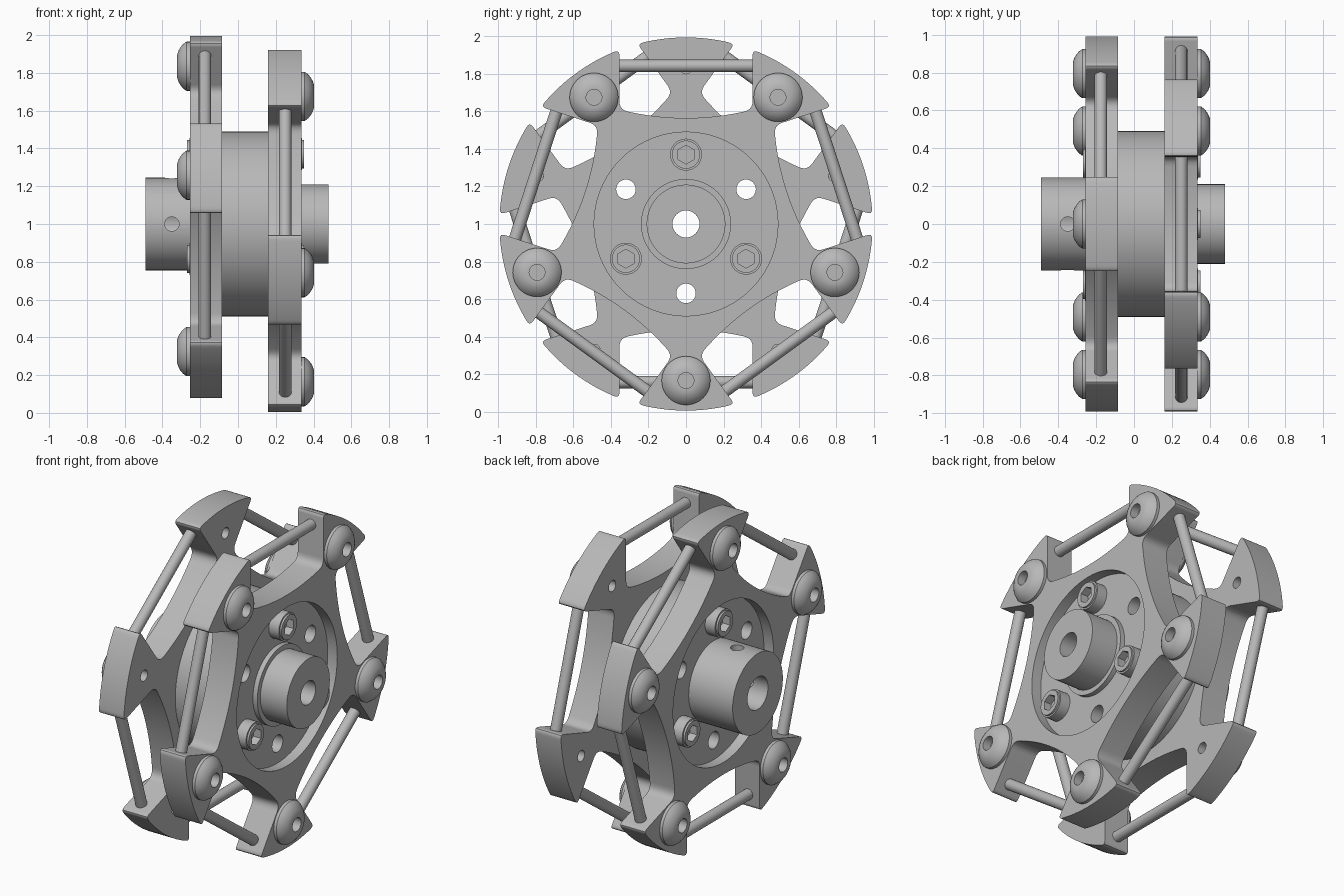
import bpy, bmesh, math
from math import sin, cos, pi, radians
from mathutils import Matrix, Vector

cube = bpy.data.objects.get("Cube")
if cube:
    bpy.data.objects.remove(cube)

metal = bpy.data.materials.new("grey_metal")
metal.use_nodes = True
GREY = (0.48, 0.48, 0.48, 1)
metal.diffuse_color = GREY
metal.node_tree.nodes["Principled BSDF"].inputs["Base Color"].default_value = GREY

CENTRE = 1.0          # axle height
ARMS = 5
RIM = 0.995           # outer radius of the arms
GAP = 0.355           # half width of each roller gap
parts = []


def finish(name, bm, matrix):
    """Weld, place and register a mesh part."""
    bmesh.ops.remove_doubles(bm, verts=bm.verts, dist=1e-5)
    bmesh.ops.recalc_face_normals(bm, faces=bm.faces)
    bm.transform(matrix)
    mesh = bpy.data.meshes.new(name)
    bm.to_mesh(mesh)
    bm.free()
    mesh.materials.append(metal)
    ob = bpy.data.objects.new(name, mesh)
    bpy.context.collection.objects.link(ob)
    parts.append(ob)
    return ob


def circle(r, centre=(0, 0), n=48):
    return [(centre[0] + r * cos(2 * pi * i / n + pi / 2),
             centre[1] + r * sin(2 * pi * i / n + pi / 2)) for i in range(n)]


def polar(r, angle):
    return (r * cos(angle), r * sin(angle))


def slab(name, outlines, x0, x1):
    """Extrude outlines (y, z) along x; inner outlines become holes."""
    curve = bpy.data.curves.new(name, "CURVE")
    curve.dimensions = "2D"
    curve.fill_mode = "BOTH"
    curve.extrude = abs(x1 - x0) / 2
    for pts in outlines:
        spline = curve.splines.new("POLY")
        spline.points.add(len(pts) - 1)
        for p, (a, b) in zip(spline.points, pts):
            p.co = (a, b, 0, 1)
        spline.use_cyclic_u = True
    temp = bpy.data.objects.new(name + "_outline", curve)
    bpy.context.collection.objects.link(temp)
    graph = bpy.context.evaluated_depsgraph_get()
    mesh = bpy.data.meshes.new_from_object(temp.evaluated_get(graph))
    bm = bmesh.new()
    bm.from_mesh(mesh)
    bpy.data.objects.remove(temp)
    bpy.data.curves.remove(curve)
    bpy.data.meshes.remove(mesh)
    to_axle = Matrix(((0, 0, 1, (x0 + x1) / 2), (1, 0, 0, 0),
                      (0, 1, 0, CENTRE), (0, 0, 0, 1)))
    return finish(name, bm, to_axle)


def lathe(name, profile, x, side, centre=(0, 0), closed=False, n=48):
    """Spin (offset, radius) points about an axis parallel to x."""
    bm = bmesh.new()
    vs = [bm.verts.new((a * side, r, 0)) for a, r in profile]
    for a, b in zip(vs, vs[1:] + vs[:1] if closed else vs[1:]):
        bm.edges.new((a, b))
    bmesh.ops.spin(bm, geom=bm.verts[:] + bm.edges[:], cent=(0, 0, 0),
                   axis=(1, 0, 0), angle=2 * pi, steps=n)
    return finish(name, bm, Matrix.Translation((x, centre[0], CENTRE + centre[1])))


def rod(name, start, end, r):
    start, end = Vector(start), Vector(end)
    bm = bmesh.new()
    bmesh.ops.create_cone(bm, cap_ends=True, segments=24, radius1=r, radius2=r,
                          depth=(end - start).length)
    turn = (end - start).to_track_quat("Z", "Y").to_matrix().to_4x4()
    return finish(name, bm, Matrix.Translation((start + end) / 2) @ turn)


def rounded(a, corner, b, r, n=5):
    """Small curve replacing a corner between neighbours a and b."""
    a, corner, b = Vector(a), Vector(corner), Vector(b)
    p = corner + (a - corner).normalized() * r
    q = corner + (b - corner).normalized() * r
    return [tuple((1 - t) ** 2 * p + 2 * t * (1 - t) * corner + t * t * q)
            for t in (i / n for i in range(n + 1))]


def star_outline(first_gap):
    """Five flared arms separated by shallow curved gaps."""
    def floor(u):
        return (u, 0.565 + 0.045 * (u / GAP) ** 2)
    top = math.sqrt(RIM ** 2 - GAP ** 2)
    tip = math.asin(GAP / RIM)
    waist = (GAP, floor(GAP)[1])
    half = [floor(GAP * 0.85 * i / 6) for i in range(7)]
    half += rounded(floor(GAP * 0.85), waist, (GAP, top), 0.045)
    out = polar(RIM, pi / 2 - tip - 0.05)
    half += rounded(waist, (GAP, top), out, 0.03, 4)
    half += [polar(RIM, pi / 2 - a) for a in
             (tip + (pi / ARMS - tip) * k / 6 for k in range(1, 7))]
    sector = [(-u, v) for u, v in reversed(half[1:-1])] + half
    pts = []
    for k in range(ARMS):
        t = first_gap - pi / 2 - 2 * pi * k / ARMS
        pts += [(u * cos(t) - v * sin(t), u * sin(t) + v * cos(t)) for u, v in sector]
    return pts


# Hub drum with bore and three open bolt holes
BOLT = 0.37
open_holes = [circle(0.052, polar(BOLT, radians(a)), 32) for a in (30, 150, 270)]
slab("hub_drum", [circle(0.49, n=96), circle(0.072)] + open_holes, -0.19, 0.27)

# Stepped boss on the right, long boss with set screw holes on the left
lathe("right_boss", [(0, 0.24), (0.03, 0.24), (0.03, 0.21), (0.21, 0.21),
                     (0.21, 0.072), (0, 0.072)], 0.27, 1, closed=True, n=64)
boss = lathe("left_boss", [(0, 0.245), (0.30, 0.245), (0.30, 0.1), (0, 0.1)],
             -0.19, -1, closed=True, n=64)
HOLE_X = -0.35
for name, end in (("top_hole_cutter", (HOLE_X, 0, CENTRE + 0.4)),
                  ("front_hole_cutter", (HOLE_X, -0.4, CENTRE))):
    cutter = rod(name, (HOLE_X, 0, CENTRE), end, 0.038)
    cut = boss.modifiers.new(name, "BOOLEAN")
    cut.operation = "DIFFERENCE"
    cut.object = cutter
    # Bake the cut, then drop the cutter
    graph = bpy.context.evaluated_depsgraph_get()
    baked = bpy.data.meshes.new_from_object(boss.evaluated_get(graph))
    boss.modifiers.clear()
    boss.data = baked
    parts.remove(cutter)
    bpy.data.objects.remove(cutter)

DOME = [(-0.1, 0), (-0.1, 0.034), (0, 0.034), (0, 0.13), (0.018, 0.13),
        (0.036, 0.117), (0.05, 0.1), (0.06, 0.083), (0.067, 0.062),
        (0.067, 0.042), (0.015, 0.042), (0.015, 0)]

# Each side: star plate, roller axles, arm screws and hub bolts
for label, side, inner, outer, rod_x, first_gap, floor_x in (
        ("right", 1, 0.16, 0.335, 0.25, pi / 2, 0.27),
        ("left", -1, -0.085, -0.255, -0.175, -pi / 2, -0.19)):
    arms = [first_gap + pi / ARMS + 2 * pi * k / ARMS for k in range(ARMS)]
    screw_spots = [polar(0.835, a) for a in arms]
    slab(label + "_star_plate",
         [star_outline(first_gap), circle(0.49, n=96)]
         + [circle(0.034, c, 24) for c in screw_spots], inner, outer)
    for k, spot in enumerate(screw_spots):
        lathe(f"{label}_arm_screw_{k + 1}", DOME, outer, side, spot, n=40)
        t = first_gap + 2 * pi * k / ARMS
        ends = [(rod_x, 0.843 * cos(t) - u * sin(t),
                 CENTRE + 0.843 * sin(t) + u * cos(t)) for u in (-0.375, 0.375)]
        rod(f"{label}_roller_axle_{k + 1}", *ends, 0.033)
    for k, a in enumerate((90, 210, 330)):
        spot = polar(BOLT, radians(a))
        socket = circle(0.05, spot, 6)
        name = f"{label}_hub_bolt_{k + 1}"
        slab(name, [circle(0.085, spot), socket], floor_x, floor_x + side * 0.068)
        slab(name + "_rim", [circle(0.075, spot), socket],
             floor_x + side * 0.068, floor_x + side * 0.08)
        slab(name + "_socket", [socket], floor_x, floor_x + side * 0.03)

# Smooth the round surfaces, keep edges crisp
bpy.ops.object.select_all(action="DESELECT")
for ob in parts:
    ob.select_set(True)
bpy.context.view_layer.objects.active = parts[0]
bpy.ops.object.shade_smooth_by_angle(angle=radians(30))
